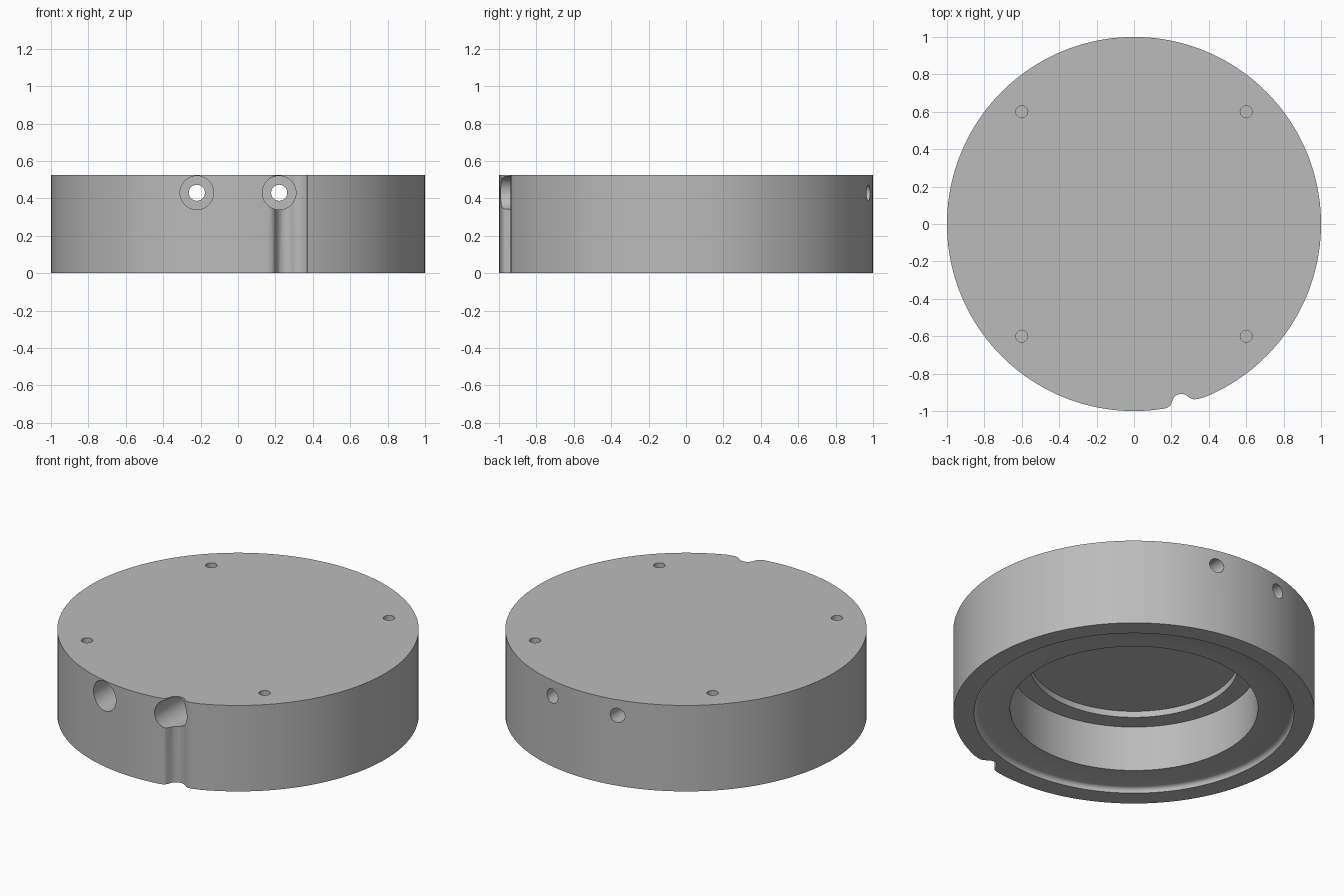
import bpy, bmesh, math
from mathutils import Matrix, Vector

cube = bpy.data.objects.get("Cube")
if cube:
    bpy.data.objects.remove(cube)

HEIGHT = 0.525
BORE_Z = 0.43

metal = bpy.data.materials.new("machined_grey")
metal.use_nodes = True
GREY = (0.5, 0.5, 0.5, 1)
metal.diffuse_color = GREY
metal.node_tree.nodes["Principled BSDF"].inputs["Base Color"].default_value = GREY


def make_object(name, bm):
    bmesh.ops.recalc_face_normals(bm, faces=bm.faces)
    mesh = bpy.data.meshes.new(name)
    bm.to_mesh(mesh)
    bm.free()
    mesh.materials.append(metal)
    obj = bpy.data.objects.new(name, mesh)
    bpy.context.collection.objects.link(obj)
    return obj


def lathe(name, profile, steps):
    bm = bmesh.new()
    verts = [bm.verts.new((r, 0, z)) for r, z in profile]
    edges = [bm.edges.new(pair) for pair in zip(verts, verts[1:])]
    bmesh.ops.spin(bm, geom=verts + edges, cent=(0, 0, 0), axis=(0, 0, 1),
                   angle=math.tau, steps=steps, use_duplicate=False)
    bmesh.ops.remove_doubles(bm, verts=bm.verts, dist=1e-5)
    return make_object(name, bm)


def rod(name, radius, start, end):
    a, b = Vector(start), Vector(end)
    turn = (b - a).to_track_quat('Z', 'Y').to_matrix().to_4x4()
    bm = bmesh.new()
    bmesh.ops.create_cone(bm, cap_ends=True, segments=40, radius1=radius, radius2=radius,
                          depth=(b - a).length, matrix=Matrix.Translation((a + b) / 2) @ turn)
    return make_object(name, bm)


def prism(name, outline, z0, z1):
    bm = bmesh.new()
    face = bm.faces.new([bm.verts.new((x, y, z0)) for x, y in outline])
    ext = bmesh.ops.extrude_face_region(bm, geom=[face])["geom"]
    bmesh.ops.translate(bm, vec=(0, 0, z1 - z0),
                        verts=[v for v in ext if isinstance(v, bmesh.types.BMVert)])
    return make_object(name, bm)


# Disc body with the stepped cavity underneath
body = lathe("disc_body", [
    (0, HEIGHT), (1, HEIGHT), (1, 0), (0.885, 0), (0.883, 0.014), (0.875, 0.025),
    (0.862, 0.03), (0.686, 0.03), (0.686, 0.307), (0.578, 0.307), (0.578, 0.345), (0, 0.345)], 160)

cutters = []
# Two cross bores, wide at the front and narrow to the back
for side in (-1, 1):
    x = side * 0.22
    cutters.append(rod("cross_bore_cutter", 0.043, (x, -1.2, BORE_Z), (x, 1.2, BORE_Z)))
    cutters.append(rod("counterbore_cutter", 0.09, (x, -1.2, BORE_Z), (x, -0.65, BORE_Z)))
    # Blind holes in the top
    for end in (-1, 1):
        cutters.append(rod("top_hole_cutter", 0.032, (x / 0.22 * 0.6, end * 0.6, HEIGHT - 0.2),
                           (x / 0.22 * 0.6, end * 0.6, HEIGHT + 0.1)))

# Rounded keyway down the front edge
cutters.append(prism("keyway_cutter", [
    (0.14, -1.05), (0.15, -0.99), (0.178, -0.982), (0.192, -0.973), (0.2, -0.958),
    (0.208, -0.935), (0.22, -0.92), (0.235, -0.911), (0.255, -0.908), (0.275, -0.913),
    (0.29, -0.924), (0.305, -0.934), (0.322, -0.938), (0.345, -0.935), (0.37, -0.927),
    (0.42, -1.05)], -0.1, HEIGHT + 0.1))

bpy.context.view_layer.objects.active = body
for cutter in cutters:
    cutter.hide_render = True
    mod = body.modifiers.new("cut", 'BOOLEAN')
    mod.operation = 'DIFFERENCE'
    mod.solver = 'EXACT'
    mod.object = cutter
    bpy.ops.object.modifier_apply(modifier=mod.name)
    bpy.data.objects.remove(cutter)

bpy.ops.object.select_all(action='DESELECT')
body.select_set(True)
bpy.ops.object.shade_smooth_by_angle(angle=math.radians(35))
